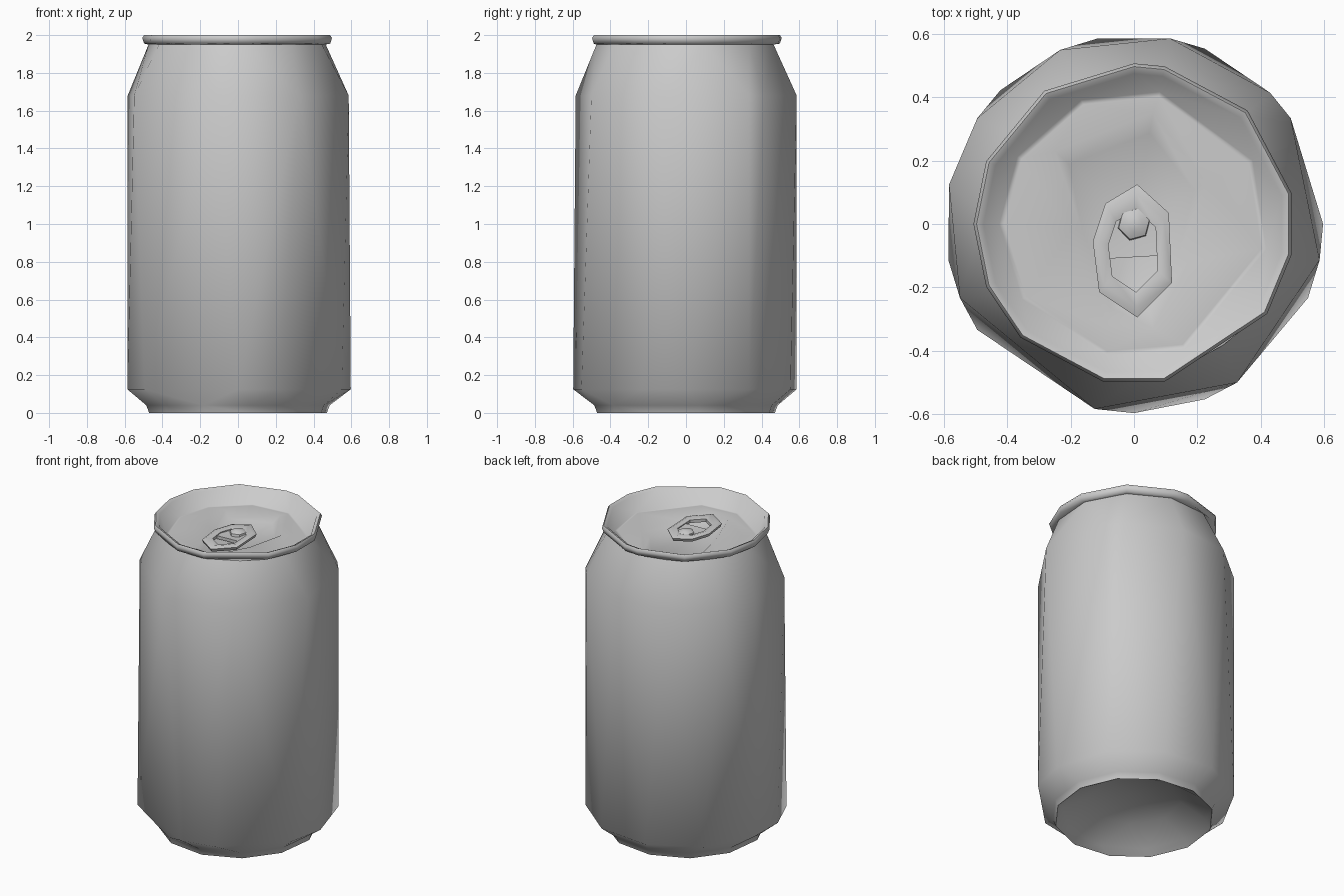
import bpy
import bmesh
from math import sin, cos, tau, radians, atan2, hypot

old = bpy.data.objects.get("Cube")
if old:
    bpy.data.objects.remove(old, do_unlink=True)

GREY = (0.6, 0.6, 0.6, 1)
metal = bpy.data.materials.new("bare metal grey")
metal.use_nodes = True
metal.diffuse_color = GREY
metal.node_tree.nodes["Principled BSDF"].inputs["Base Color"].default_value = GREY


def circle(r, z, angles):
    return [(r * cos(radians(a)), r * sin(radians(a)), z) for a in angles]


def regular(n, start=0):
    return [start + 360 * i / n for i in range(n)]


def outline(points, z, scale=1.0, centre=(0, 0)):
    return [(centre[0] + x * scale, centre[1] + y * scale, z) for x, y in points]


def stitch(bm, a, b, centre):
    """Join two closed rings of any vertex count, walking both by angle."""
    def ordered(ring):
        items = [(atan2(v.co.y - centre[1], v.co.x - centre[0]) % tau, v) for v in ring]
        items.sort(key=lambda t: t[0])
        return items + [(items[0][0] + tau, items[0][1])]
    a, b = ordered(a), ordered(b)
    i = j = 0
    while i < len(a) - 1 or j < len(b) - 1:
        step_a = j == len(b) - 1 or (
            i < len(a) - 1 and a[i + 1][0] + a[i][0] <= b[j + 1][0] + b[j][0])
        if step_a:
            bm.faces.new((a[i][1], a[i + 1][1], b[j][1]))
            i += 1
        else:
            bm.faces.new((a[i][1], b[j + 1][1], b[j][1]))
            j += 1


def loft(name, rings, angle, centre=(0, 0), tip_start=None, tip_end=None, closed=False):
    bm = bmesh.new()
    loops = [[bm.verts.new(p) for p in ring] for ring in rings]
    for a, b in zip(loops, loops[1:]):
        stitch(bm, a, b, centre)
    if closed:
        stitch(bm, loops[-1], loops[0], centre)
    for loop, tip in ((loops[0], tip_start), (loops[-1], tip_end)):
        if tip is not None:
            top = bm.verts.new((*centre, tip))
            for k in range(len(loop)):
                bm.faces.new((loop[k], loop[(k + 1) % len(loop)], top))
    bmesh.ops.recalc_face_normals(bm, faces=bm.faces)
    mesh = bpy.data.meshes.new(name)
    bm.to_mesh(mesh)
    bm.free()
    mesh.materials.append(metal)
    obj = bpy.data.objects.new(name, mesh)
    bpy.context.collection.objects.link(obj)
    bpy.ops.object.select_all(action='DESELECT')
    obj.select_set(True)
    bpy.context.view_layer.objects.active = obj
    bpy.ops.object.shade_smooth_by_angle(angle=radians(angle))
    return obj


# Uneven corners of the coarse rings
shoulder = [-157, -102, -57, -11, 34, 44, 79, 113, 146, 168]
base = [-146, -90, -68, -23, 0, 34, 68, 101, 135, 168, 191]
rim = [-157, -135, -101, -79, -34, -11, 11, 45, 79, 90, 124, 157, 180]
lid_edge = [-146, -102, -68, -11, 28, 79, 113, 150, 180]

# Recessed lid panel, wide at the back and narrow at the front
panel = [(-0.25, 0.23), (-0.2, -0.02), (-0.09, -0.32), (0.06, -0.33),
         (0.17, -0.12), (0.23, 0.13), (0.06, 0.35)]

# Can shell: domed base, wall, neck, rim and sunken lid in one skin
loft("can_shell", [
    circle(0.28, 0.12, regular(8, 10)),
    circle(0.43, 0.03, regular(10, 5)),
    circle(0.475, 0.0, regular(12, 8)),
    circle(0.49, 0.04, regular(12, 8)),
    circle(0.597, 0.125, base),
    circle(0.597, 1.68, shoulder),
    circle(0.475, 1.95, regular(11, 12)),
    circle(0.497, 1.955, rim),
    circle(0.507, 1.985, rim),
    circle(0.497, 2.0, rim),
    circle(0.475, 1.99, rim),
    circle(0.425, 1.905, lid_edge),
    circle(0.41, 1.905, lid_edge),
    outline(panel, 1.91),
    outline(panel, 1.88, 0.82),
], 62, tip_start=0.16, tip_end=1.88)

# Pull tab: a rounded frame with an open finger hole
TAB = (0, -0.085)
tab = [(0.01, -0.21), (0.12, -0.1), (0.11, 0.12), (0.01, 0.21),
       (-0.09, 0.15), (-0.13, 0.03), (-0.11, -0.13)]
loft("pull_tab", [
    outline(tab, 1.9, 0.95, TAB),
    outline(tab, 1.92, 1.0, TAB),
    outline(tab, 1.93, 0.85, TAB),
    outline(tab, 1.92, 0.62, TAB),
    outline(tab, 1.9, 0.62, TAB),
], 45, TAB, closed=True)

# Tab web between the finger hole and the rivet
WEB = (0, -0.04)
web = [(-0.09, -0.07), (0.08, -0.06), (0.08, 0.07), (0.0, 0.12), (-0.08, 0.08)]
loft("tab_web", [
    outline(web, 1.895, 1.0, WEB),
    outline(web, 1.915, 1.0, WEB),
], 45, WEB, tip_start=1.895, tip_end=1.905)

# Rivet
loft("rivet", [
    circle(0.055, 1.9, regular(6, 15)),
    circle(0.05, 1.922, regular(6, 15)),
    circle(0.025, 1.935, regular(4)),
], 35, tip_end=1.935)
